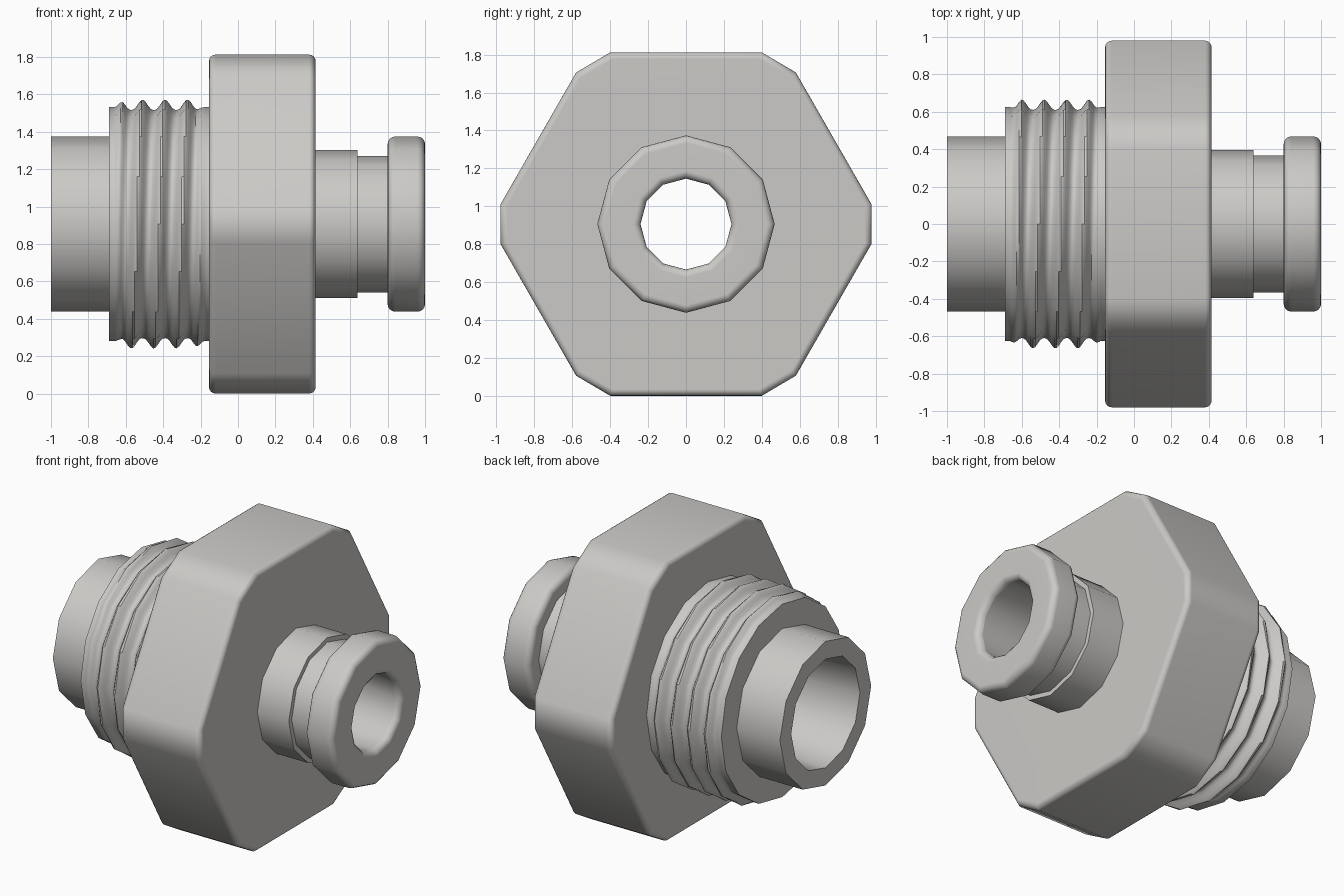
import bpy, math

if "Cube" in bpy.data.objects:
    bpy.data.objects.remove(bpy.data.objects["Cube"])

CZ = 0.906  # height of the axis, which runs along x

metal = bpy.data.materials.new("light_grey_metal")
metal.diffuse_color = (0.60, 0.59, 0.57, 1)
metal.use_nodes = True
metal.node_tree.nodes["Principled BSDF"].inputs["Base Color"].default_value = metal.diffuse_color


def loft(name, rings):
    """Skin a list of rings of 3D points (outer surfaces run toward +x)."""
    n = len(rings[0])
    verts = [p for ring in rings for p in ring]
    faces = [(i * n + j, i * n + (j + 1) % n, (i + 1) * n + (j + 1) % n, (i + 1) * n + j)
             for i in range(len(rings) - 1) for j in range(n)]
    mesh = bpy.data.meshes.new(name)
    mesh.from_pydata(verts, [], faces)
    mesh.materials.append(metal)
    ob = bpy.data.objects.new(name, mesh)
    bpy.context.collection.objects.link(ob)
    bpy.ops.object.select_all(action='DESELECT')
    bpy.context.view_layer.objects.active = ob
    ob.select_set(True)
    bpy.ops.object.shade_smooth_by_angle(angle=math.radians(40))
    wn = ob.modifiers.new("weighted", 'WEIGHTED_NORMAL')
    wn.keep_sharp = True
    return ob


def circle(x, radius, n=12):
    """Ring around the axis; radius is a number or a function of the angle."""
    ring = []
    for j in range(n):
        a = 2 * math.pi * j / n
        r = radius(a) if callable(radius) else radius
        ring.append((x, r * math.cos(a), CZ + r * math.sin(a)))
    return ring


def arc(cx, cr, rad, a0, a1, steps=4):
    """Rounded corner of a profile, as (x, radius) points."""
    pts = []
    for i in range(steps + 1):
        a = math.radians(a0 + (a1 - a0) * i / steps)
        pts.append((cx + rad * math.cos(a), cr + rad * math.sin(a)))
    return pts


def lathe(name, profile, n=12):
    return loft(name, [circle(x, r, n) for x, r in profile])


# Left tube with the tapering bore through the whole fitting
lathe("inlet_tube_and_bore", [(0.96, 0.24), (-1.0, 0.352), (-1.0, 0.467), (-0.68, 0.467)])

# Right collar, neck and rounded end flange
lathe("outlet_collar", [(0.40, 0.395), (0.64, 0.395), (0.64, 0.355)])
lathe("outlet_neck", [(0.63, 0.365), (0.81, 0.365)])
lathe("outlet_flange", [(0.80, 0.355)]
      + arc(0.84, 0.428, 0.04, 180, 90)
      + arc(0.96, 0.428, 0.04, 90, 0)
      + arc(0.96, 0.28, 0.04, 0, -90))

# Hexagonal nut with clipped corners and rounded rims
quarter = [(0.98, 0.103), (0.58, 0.80), (0.40, 0.906)]
outline = (quarter + [(-y, z) for y, z in reversed(quarter)]
           + [(-y, -z) for y, z in quarter]
           + [(y, -z) for y, z in reversed(quarter)])


def nut_ring(x, inset):
    s = 1 - inset / 0.94
    return [(x, y * s, CZ + z * s) for y, z in outline]


def hole_ring(x, radius):
    return [(x, y * radius / math.hypot(y, z), CZ + z * radius / math.hypot(y, z))
            for y, z in outline]


B = 0.035
rims = [nut_ring(x, -r) for x, r in
        arc(-0.155 + B, -B, B, 180, 90) + arc(0.415 - B, -B, B, 90, 0)]
loft("hex_nut", [hole_ring(-0.155, 0.55)] + rims + [hole_ring(0.415, 0.37)])

# Threaded barrel: helical ridge that fades out at both ends
PITCH = 0.12


def thread_radius(x):
    fade = max(0, min(1, (x + 0.66) / 0.05, (-0.18 - x) / 0.05))

    def radius(a):
        wave = 0.5 + 0.5 * math.cos(2 * math.pi * x / PITCH + a)
        return 0.625 + fade * (0.055 * wave ** 1.3 - 0.015)
    return radius


xs = [-0.69 + 0.55 * i / 44 for i in range(45)]
loft("threaded_barrel", [circle(-0.69, 0.45, 16)]
     + [circle(x, thread_radius(x), 16) for x in xs])
